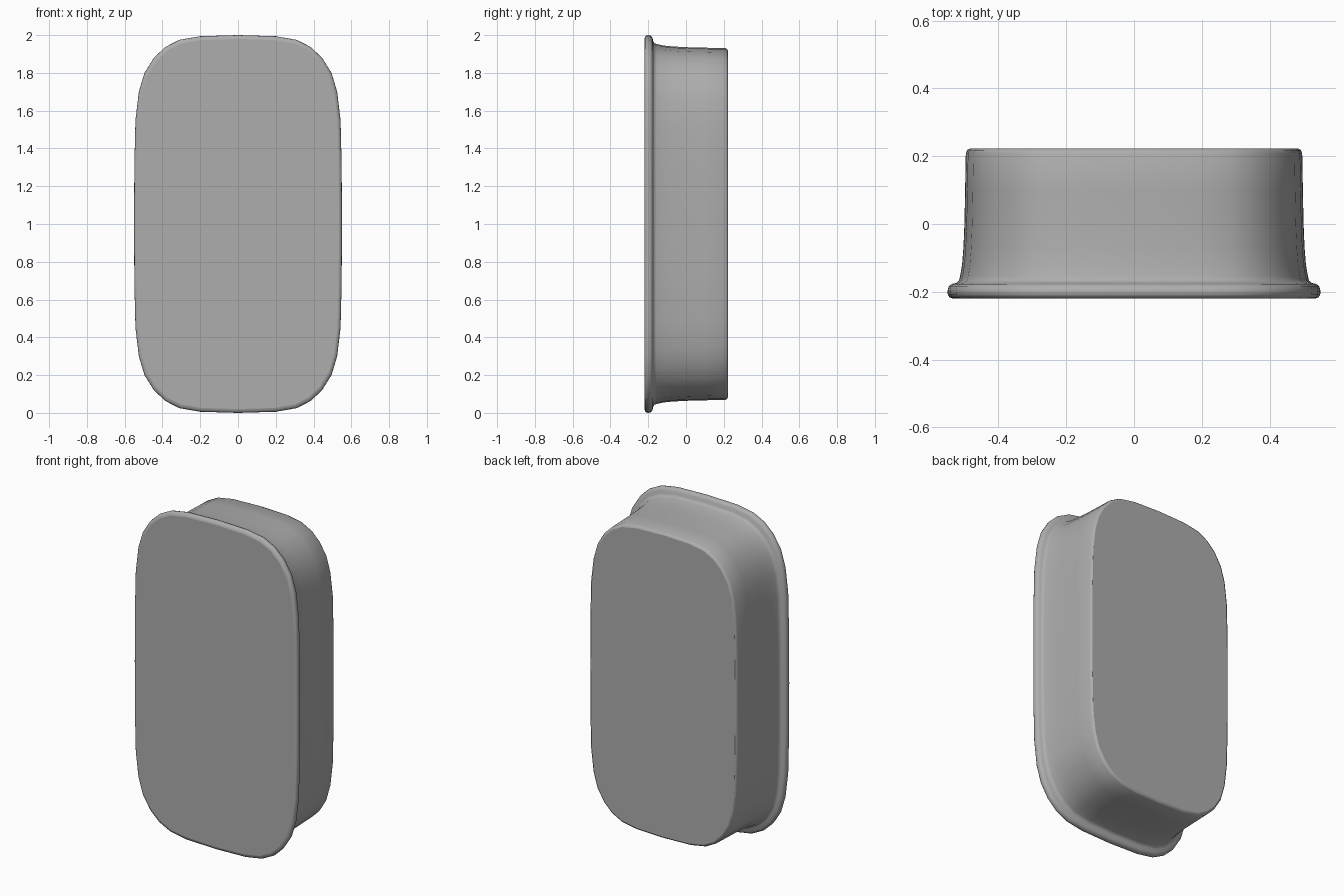
import bpy, bmesh, math

if "Cube" in bpy.data.objects:
    bpy.data.objects.remove(bpy.data.objects["Cube"])

# Quarter outline of the rim (x, z from the centre), mirrored into a full loop
QUARTER = [(0.55, 0.0), (0.549, 0.3), (0.543, 0.55), (0.525, 0.7), (0.495, 0.8),
           (0.445, 0.88), (0.385, 0.937), (0.31, 0.975), (0.2, 0.994), (0.0, 1.0)]
half = QUARTER + [(-x, z) for x, z in QUARTER[-2::-1]]
OUTLINE = half + [(-x, -z) for x, z in half[1:-1]]

# Dark grey body colour
grey = bpy.data.materials.new("dark_grey")
grey.diffuse_color = (0.42, 0.42, 0.42, 1)
grey.use_nodes = True
grey.node_tree.nodes["Principled BSDF"].inputs["Base Color"].default_value = grey.diffuse_color


def loft(name, profile):
    """Sweep the outline through (y, inset) steps and cap both ends."""
    bm = bmesh.new()
    rings = []
    for y, d in profile:
        sx, sz = (0.55 - d) / 0.55, 1 - 1.28 * d
        rings.append([bm.verts.new((x * sx, y, 1 + z * sz)) for x, z in OUTLINE])
    n = len(OUTLINE)
    for a, b in zip(rings, rings[1:]):
        for i in range(n):
            bm.faces.new((a[i], a[(i + 1) % n], b[(i + 1) % n], b[i]))
    caps = [bm.faces.new(rings[0]), bm.faces.new(rings[-1])]
    bmesh.ops.recalc_face_normals(bm, faces=bm.faces[:])
    # Smooth sides, flat caps
    for f in bm.faces:
        f.smooth = f not in caps
    for cap in caps:
        for e in cap.edges:
            e.smooth = False
    mesh = bpy.data.meshes.new(name)
    bm.to_mesh(mesh)
    bm.free()
    mesh.materials.append(grey)
    obj = bpy.data.objects.new(name, mesh)
    bpy.context.collection.objects.link(obj)
    return obj


# Rounded front rim flowing into the flared, slightly tapered body
loft("rimmed_case", [
    (-0.22, 0.016), (-0.217, 0.007), (-0.209, 0.001), (-0.198, 0.0),
    (-0.185, 0.003), (-0.177, 0.012), (-0.174, 0.025),
    (-0.167, 0.034), (-0.155, 0.037), (-0.12, 0.043), (-0.07, 0.047),
    (0.0, 0.05), (0.1, 0.052), (0.208, 0.054), (0.218, 0.058), (0.222, 0.065)])
